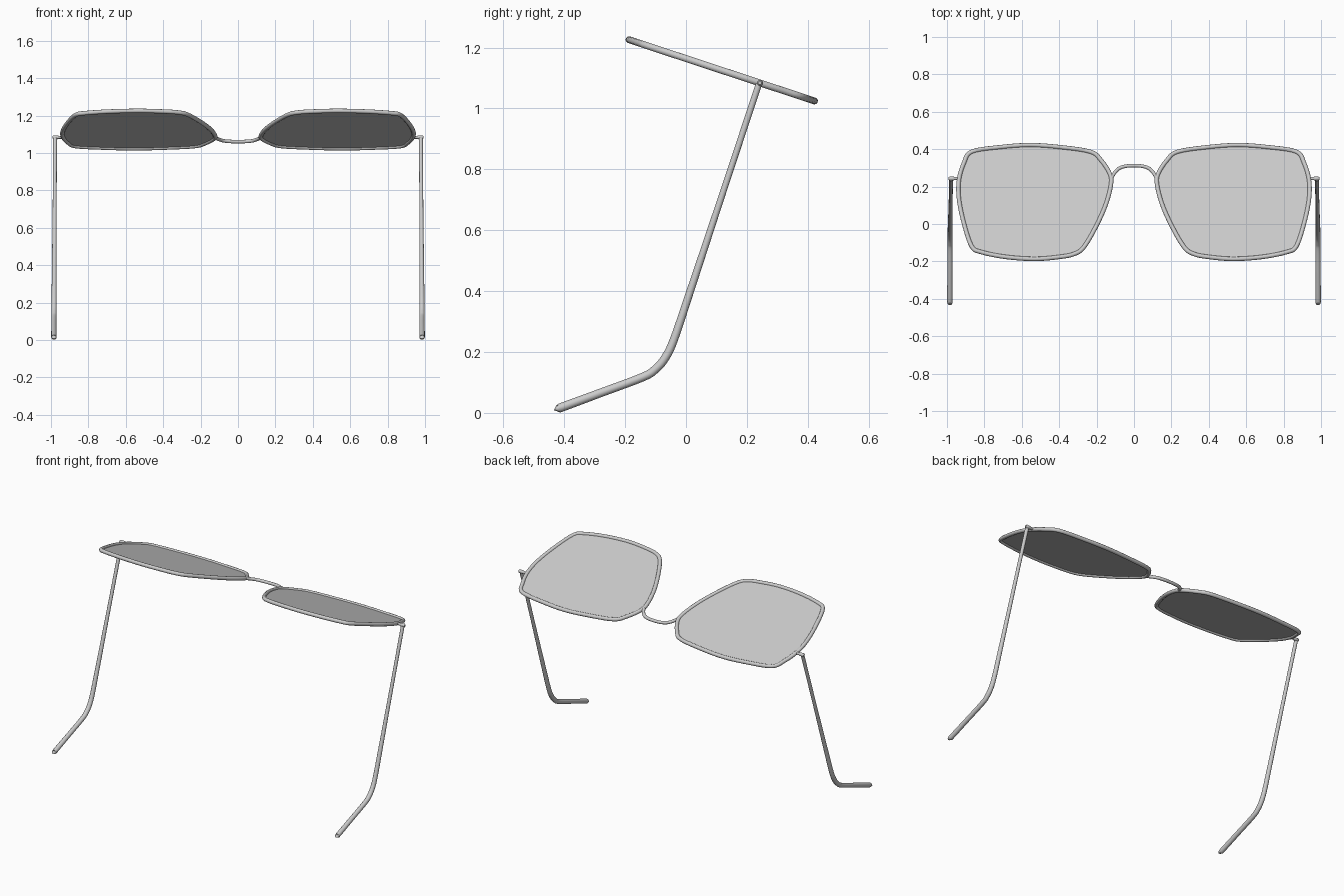
import bpy, bmesh, math
from mathutils import Vector

if "Cube" in bpy.data.objects:
    bpy.data.objects.remove(bpy.data.objects["Cube"], do_unlink=True)


def material(name, value):
    m = bpy.data.materials.new(name)
    m.use_nodes = True
    col = (value, value, value, 1)
    m.diffuse_color = col
    m.node_tree.nodes["Principled BSDF"].inputs["Base Color"].default_value = col
    return m


METAL = material("grey metal", 0.6)
GLASS = material("grey lens", 0.6)


def tilt(x, y):
    """Point on the sloping plane that holds the rims, lenses and bridge."""
    return Vector((x, y, 1.164 - 0.33 * y))


def smooth_path(pts, closed, steps=5):
    """Catmull-Rom interpolation through a few points."""
    n, out = len(pts), []
    for i in range(n if closed else n - 1):
        if closed:
            a, b, c, d = (pts[(i + k) % n] for k in (-1, 0, 1, 2))
        else:
            a, b, c, d = (pts[min(max(i + k, 0), n - 1)] for k in (-1, 0, 1, 2))
        for s in range(steps):
            t = s / steps
            out.append(0.5 * (2 * b + (c - a) * t + (2 * a - 5 * b + 4 * c - d) * t * t
                              + (3 * b - a - 3 * c + d) * t ** 3))
    return out if closed else out + [pts[-1]]


def tube(name, pts, radii, closed=False):
    """Round wire along a path, with one radius or one per point."""
    if not isinstance(radii, list):
        radii = [radii] * len(pts)
    cu = bpy.data.curves.new(name, "CURVE")
    cu.dimensions = "3D"
    cu.bevel_depth = 1.0
    cu.bevel_resolution = 4
    cu.use_fill_caps = not closed
    sp = cu.splines.new("POLY")
    sp.points.add(len(pts) - 1)
    for p, co, r in zip(sp.points, pts, radii):
        p.co = (*co, 1)
        p.radius = r
    sp.use_cyclic_u = closed
    ob = bpy.data.objects.new(name, cu)
    bpy.context.collection.objects.link(ob)
    bpy.ops.object.select_all(action="DESELECT")
    ob.select_set(True)
    bpy.context.view_layer.objects.active = ob
    bpy.ops.object.convert(target="MESH")
    ob = bpy.context.object
    ob.data.materials.clear()
    ob.data.materials.append(METAL)
    bpy.ops.object.shade_smooth_by_angle(angle=math.radians(50))
    return ob


def lens(name, pts):
    """Thin flat plate filling the rim."""
    bm = bmesh.new()
    face = bm.faces.new([bm.verts.new(p) for p in pts])
    face.normal_update()
    half = face.normal * 0.002
    res = bmesh.ops.extrude_face_region(bm, geom=[face], use_keep_orig=True)
    top = [v for v in res["geom"] if isinstance(v, bmesh.types.BMVert)]
    bmesh.ops.translate(bm, verts=top, vec=half * 2)
    bmesh.ops.translate(bm, verts=bm.verts, vec=-half)
    bmesh.ops.recalc_face_normals(bm, faces=bm.faces)
    me = bpy.data.meshes.new(name)
    bm.to_mesh(me)
    bm.free()
    me.materials.append(GLASS)
    ob = bpy.data.objects.new(name, me)
    bpy.context.collection.objects.link(ob)


# Outer edge of one rim, seen from above
OUTLINE = [(.877, .396), (.717, .422), (.556, .433), (.396, .422), (.225, .396),
           (.166, .348), (.118, .273), (.112, .214), (.139, .107), (.193, -.016),
           (.262, -.134), (.316, -.171), (.396, -.187), (.53, -.198), (.69, -.187),
           (.824, -.16), (.877, -.128), (.92, 0), (.947, .134), (.947, .24), (.92, .332)]
# Side path of a temple arm: y, z, radius, ending in a rounded tip
ARM = [(.239, 1.079, .0105), (.126, .738, .0105), (.013, .397, .0125), (-.04, .24, .0135),
       (-.069, .18, .014), (-.10, .144, .014), (-.141, .118, .014), (-.28, .066, .014),
       (-.408, .0185, .0145), (-.419, .0145, .0115), (-.425, .012, .005)]

for side, sx in (("left", 1), ("right", -1)):
    # Rim and lens
    rim = [tilt(sx * (.53 + (x - .53) * .974), .117 + (y - .117) * .965) for x, y in OUTLINE]
    path = smooth_path(rim, True)
    tube(side + "_rim", path, .0115, closed=True)
    lens(side + "_lens", path)
    # Temple arm: position and radius are interpolated together
    rows = [Vector((sx * (.978 + .006 * (1.08 - z)), y, z, r)) for y, z, r in ARM]
    rows = smooth_path(rows, False)
    tube(side + "_temple", [p.xyz for p in rows], [p.w for p in rows])
    # Hinge bar between rim and temple
    hx = [(.935, .008), (.958, .008), (.966, .0105), (.986, .0105), (.992, .006)]
    tube(side + "_hinge", [tilt(sx * x, .243) for x, r in hx], [r for x, r in hx])

# Nose bridge
half = [(.122, .243), (.105, .272), (.08, .297), (.045, .309)]
nose = [tilt(x, y) for x, y in half] + [tilt(0, .312)] + [tilt(-x, y) for x, y in half[::-1]]
tube("nose_bridge", smooth_path(nose, False), .0095)
